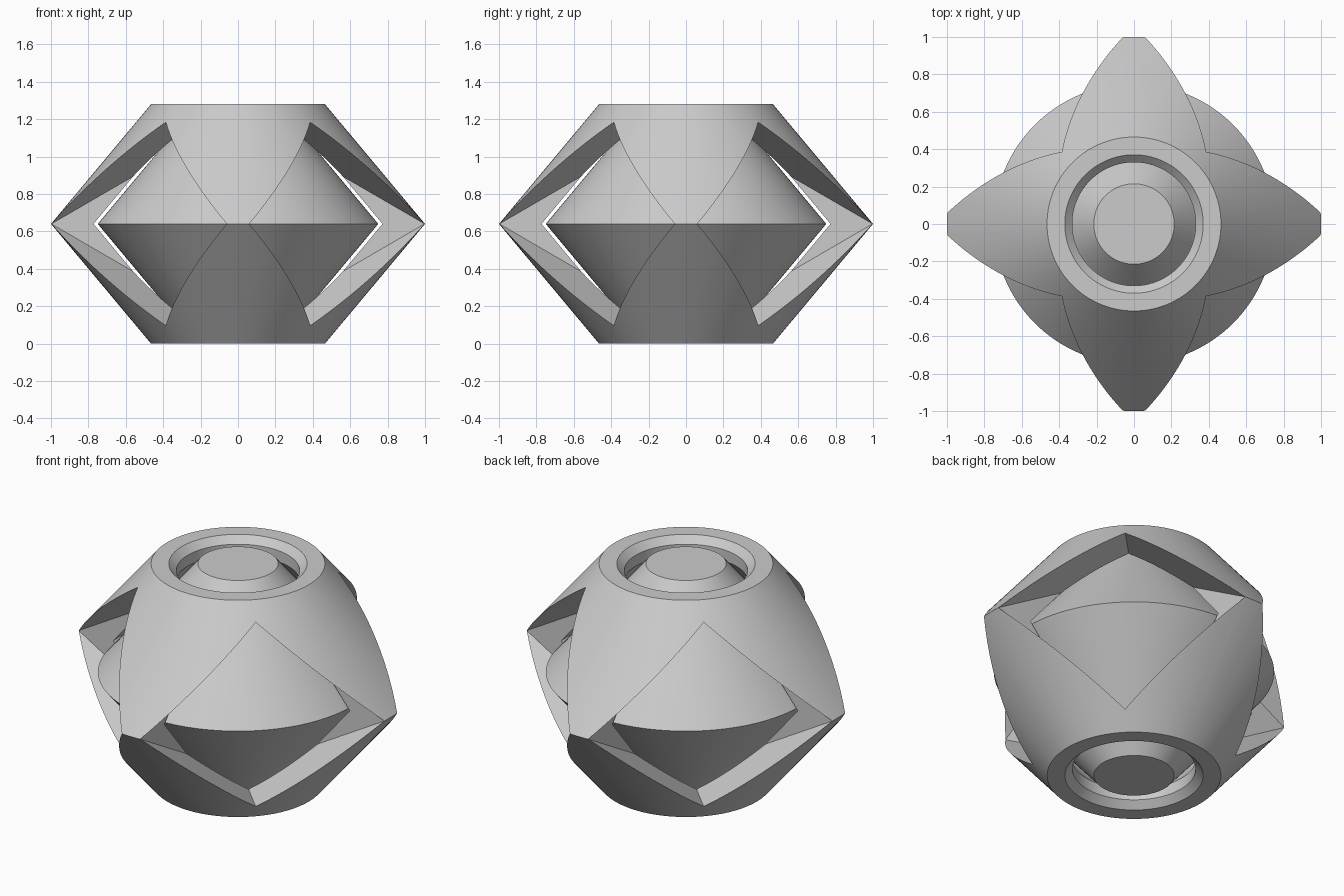
import bpy, bmesh, math
from mathutils import Vector, Matrix

if "Cube" in bpy.data.objects:
    bpy.data.objects.remove(bpy.data.objects["Cube"], do_unlink=True)

MID = 0.64        # height of the equator
SEGMENTS = 128

grey = bpy.data.materials.new("plain_grey")
grey.use_nodes = True
grey.diffuse_color = (0.6, 0.6, 0.6, 1)
grey.node_tree.nodes["Principled BSDF"].inputs["Base Color"].default_value = grey.diffuse_color


def add_object(name, bm):
    bmesh.ops.recalc_face_normals(bm, faces=bm.faces[:])
    mesh = bpy.data.meshes.new(name)
    bm.to_mesh(mesh)
    bm.free()
    mesh.materials.append(grey)
    obj = bpy.data.objects.new(name, mesh)
    bpy.context.collection.objects.link(obj)
    return obj


def lathe(name, profile, closed):
    """Spin a profile of (radius, height above the equator) around z."""
    bm = bmesh.new()
    rings = []
    for r, h in profile:
        rings.append([bm.verts.new((r * math.cos(a), r * math.sin(a), MID + h))
                      for a in (math.tau * i / SEGMENTS for i in range(SEGMENTS))])
    pairs = list(zip(rings, rings[1:]))
    if closed:
        pairs.append((rings[-1], rings[0]))
    else:
        bm.faces.new(rings[0])
        bm.faces.new(rings[-1])
    for low, high in pairs:
        for i in range(SEGMENTS):
            j = (i + 1) % SEGMENTS
            bm.faces.new((low[i], low[j], high[j], high[i]))
    return add_object(name, bm)


def mirrored(upper):
    """Complete an upper half profile (equator last) with its reflection."""
    return upper + [(r, -h) for r, h in reversed(upper[:-1])]


def smooth(obj):
    bpy.ops.object.select_all(action='DESELECT')
    obj.select_set(True)
    bpy.context.view_layer.objects.active = obj
    bpy.ops.object.shade_smooth_by_angle(angle=math.radians(25))


# Inner double cone
core = lathe("inner_core", mirrored([(0.215, MID), (0.75, 0)]), False)

# Hollow outer double cone with chamfered round openings
outside = mirrored([(0.465, MID), (1.0, 0)])
inside = mirrored([(0.37, MID), (0.33, 0.6), (0.33, 0.535), (0.775, 0)])
shell = lathe("outer_shell", outside + inside[::-1], True)

# Diamond window cutters, one per quadrant, leaving thin ribs on the axes
RIB, HALF_W, HALF_H, FAR = 0.06, 0.6633, 0.544, 1.5
start = RIB * math.sqrt(2)
bm = bmesh.new()
for quarter in range(4):
    turn = Matrix.Rotation(math.radians(45 + 90 * quarter), 3, 'Z')
    points = []
    for s in (-1, 1):
        points += [(start, 0, s * HALF_H), (FAR, 0, s * HALF_H),
                   (start + HALF_W, s * HALF_W, 0), (FAR, s * HALF_W, 0)]
    verts = [bm.verts.new(turn @ Vector(p) + Vector((0, 0, MID))) for p in points]
    bmesh.ops.convex_hull(bm, input=verts)
cutter = add_object("window_cutter", bm)
cutter.hide_render = True

# Cut the windows and discard the cutter
cut = shell.modifiers.new("windows", 'BOOLEAN')
cut.operation = 'DIFFERENCE'
cut.solver = 'EXACT'
cut.object = cutter
bpy.context.view_layer.objects.active = shell
shell.select_set(True)
bpy.ops.object.modifier_apply(modifier=cut.name)
bpy.data.objects.remove(cutter, do_unlink=True)

for part in (core, shell):
    smooth(part)
